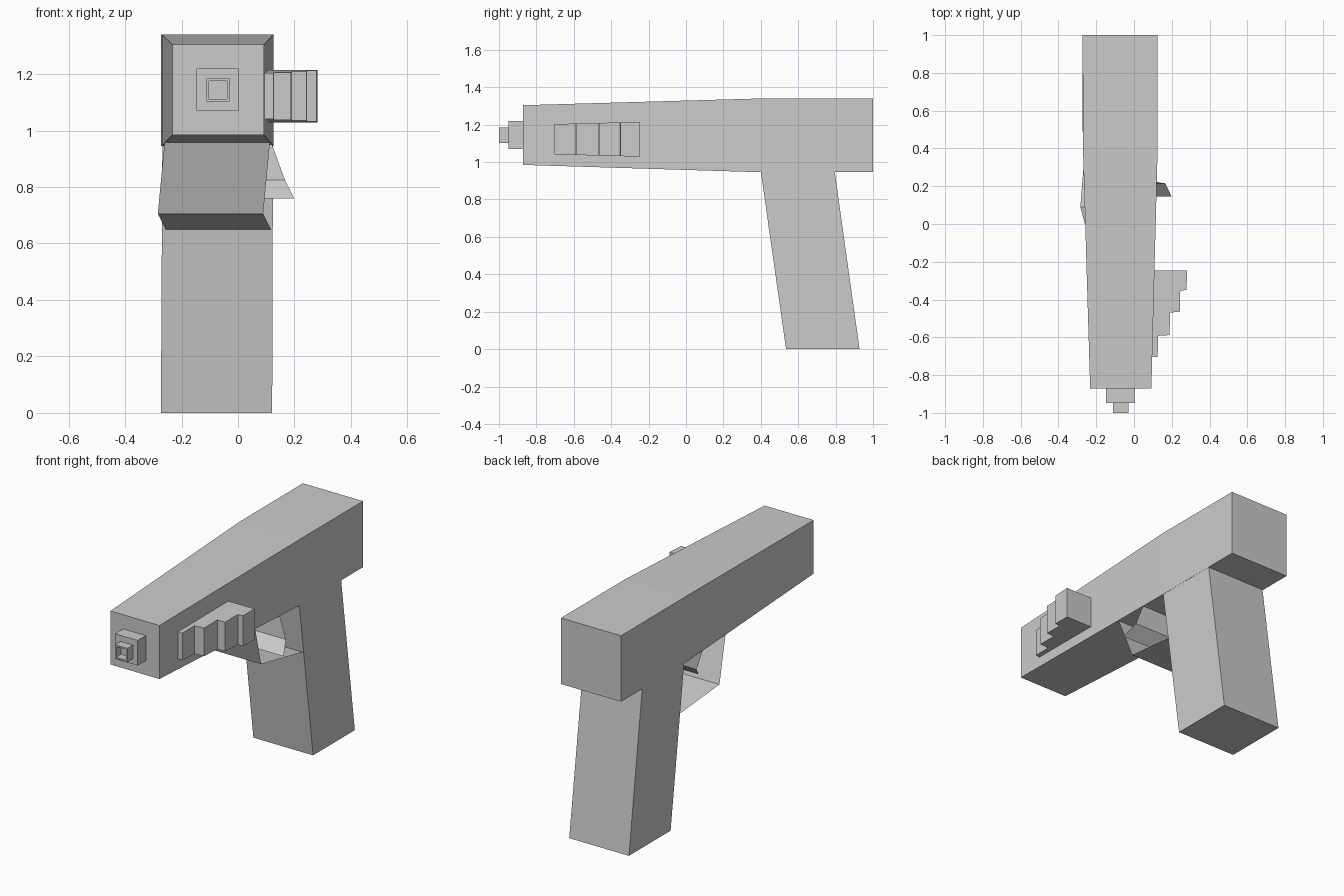
import bpy, bmesh

if "Cube" in bpy.data.objects:
    bpy.data.objects.remove(bpy.data.objects["Cube"])


def finish(name, bm):
    bmesh.ops.recalc_face_normals(bm, faces=bm.faces)
    me = bpy.data.meshes.new(name)
    bm.to_mesh(me)
    bm.free()
    ob = bpy.data.objects.new(name, me)
    bpy.context.collection.objects.link(ob)
    return ob


def loft(rings):
    """Closed solid through a list of equal-length rings."""
    bm = bmesh.new()
    vr = [[bm.verts.new(p) for p in r] for r in rings]
    n = len(vr[0])
    for a, b in zip(vr, vr[1:]):
        for i in range(n):
            j = (i + 1) % n
            bm.faces.new((a[i], a[j], b[j], b[i]))
    bm.faces.new(vr[0])
    bm.faces.new(vr[-1])
    bmesh.ops.recalc_face_normals(bm, faces=bm.faces)
    return bm


def rect_y(y, x0, x1, z0, z1):
    return [(x0, y, z0), (x1, y, z0), (x1, y, z1), (x0, y, z1)]


def rect_z(z, x0, x1, y0, y1):
    return [(x0, y0, z), (x1, y0, z), (x1, y1, z), (x0, y1, z)]


def sheet(name, path, width):
    """Thin strip spanning x along a path of (left x, y, z) points."""
    bm = bmesh.new()
    rows = [(bm.verts.new((x, y, z)), bm.verts.new((x + width, y, z))) for x, y, z in path]
    for a, b in zip(rows, rows[1:]):
        bm.faces.new((a[0], a[1], b[1], b[0]))
    return finish(name, bm)


# Tapered barrel body
finish("body", loft([
    rect_y(-0.872, -0.232, 0.092, 0.985, 1.304),
    rect_y(0.395, -0.27, 0.125, 0.946, 1.34),
    rect_y(1.0, -0.272, 0.125, 0.946, 1.34)]))

# Slanted grip
finish("grip", loft([
    rect_z(0.0, -0.273, 0.121, 0.535, 0.928),
    rect_z(0.95, -0.268, 0.124, 0.40, 0.795)]))

# Stepped muzzle, with a square bore in the tip
finish("muzzle_base", loft([
    rect_y(-0.948, -0.147, 0.002, 1.07, 1.22),
    rect_y(-0.86, -0.147, 0.002, 1.07, 1.22)]))
bm = loft([
    rect_y(-1.0, -0.112, -0.03, 1.102, 1.184),
    rect_y(-0.94, -0.112, -0.03, 1.102, 1.184)])
front = min(bm.faces, key=lambda f: f.calc_center_median().y)
bmesh.ops.inset_region(bm, faces=[front], thickness=0.013)
bore = bmesh.ops.extrude_discrete_faces(bm, faces=[front])["faces"][0]
bmesh.ops.translate(bm, verts=bore.verts, vec=(0, 0.045, 0))
finish("muzzle_tip", bm)

# Stair-stepped block on the right side, flaring slightly to the rear
profile = [(0.07, -0.703), (0.125, -0.703), (0.128, -0.592), (0.188, -0.588),
           (0.191, -0.468), (0.242, -0.466), (0.245, -0.352), (0.278, -0.35),
           (0.281, -0.246), (0.07, -0.246)]
flare = lambda y: 0.081 + 0.012 * (y + 0.703) / 0.457
finish("side_steps", loft([
    [(x, y, 1.122 - flare(y)) for x, y in profile],
    [(x, y, 1.122 + flare(y)) for x, y in profile]]))

# Trigger guard and trigger, both thin folded sheets
sheet("trigger_guard", [(-0.26, 0.0, 0.958), (-0.284, 0.09, 0.705), (-0.256, 0.442, 0.65)], 0.373)
sheet("trigger", [(-0.265, 0.222, 0.952), (-0.219, 0.215, 0.825), (-0.186, 0.145, 0.76)], 0.385)
